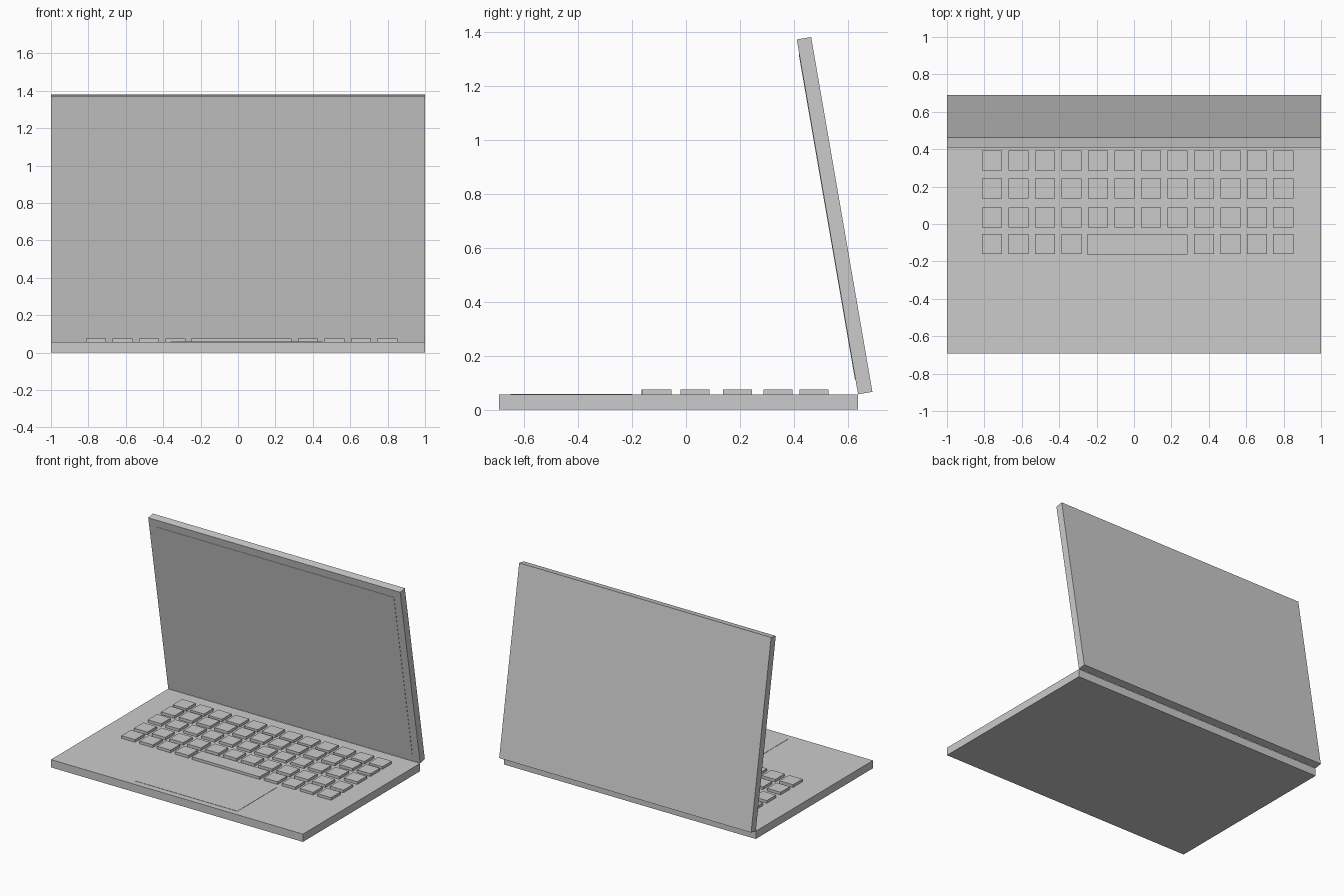
import bpy, bmesh, math
from mathutils import Matrix, Vector

if "Cube" in bpy.data.objects:
    bpy.data.objects.remove(bpy.data.objects["Cube"])

DECK = 0.056              # top surface of the base
TILT = math.radians(9.8)  # backward-to-forward lean of the lid


def box(name, lo, hi):
    """Axis-aligned box between two corners."""
    lo, hi = Vector(lo), Vector(hi)
    bm = bmesh.new()
    bmesh.ops.create_cube(bm, size=1, matrix=Matrix.Translation((lo + hi) / 2)
                          @ Matrix.Diagonal((*(hi - lo), 1)))
    mesh = bpy.data.meshes.new(name)
    bm.to_mesh(mesh)
    bm.free()
    obj = bpy.data.objects.new(name, mesh)
    bpy.context.collection.objects.link(obj)
    return obj


# Base and trackpad
box("base", (-1, -0.692, 0), (1, 0.637, DECK))
box("trackpad", (-0.36, -0.65, DECK - 0.005), (0.45, -0.20, DECK + 0.002))

# Lid and screen, modelled upright at the hinge and then leaned
lid = box("lid", (-1, 0, 0), (1, 0.054, 1.333))
screen = box("screen", (-0.945, -0.002, 0.055), (0.945, 0.01, 1.278))
for part in (lid, screen):
    part.location = (0, 0.637, DECK + 0.001)
    part.rotation_euler.x = TILT

# Keyboard: five rows of twelve, with the space bar in the front row
KEY, PITCH, LEFT = 0.107, 0.1415, -0.812
KEY_TOP = 0.075
for row, y in enumerate((-0.161, -0.02, 0.137, 0.287, 0.42)):
    for col in range(12):
        if row == 0 and 4 <= col <= 7:
            continue
        x = LEFT + col * PITCH
        box(f"key_{row}_{col}", (x, y, DECK), (x + KEY, y + KEY, KEY_TOP))
box("space_bar", (-0.25, -0.164, DECK), (0.287, -0.055, KEY_TOP))
